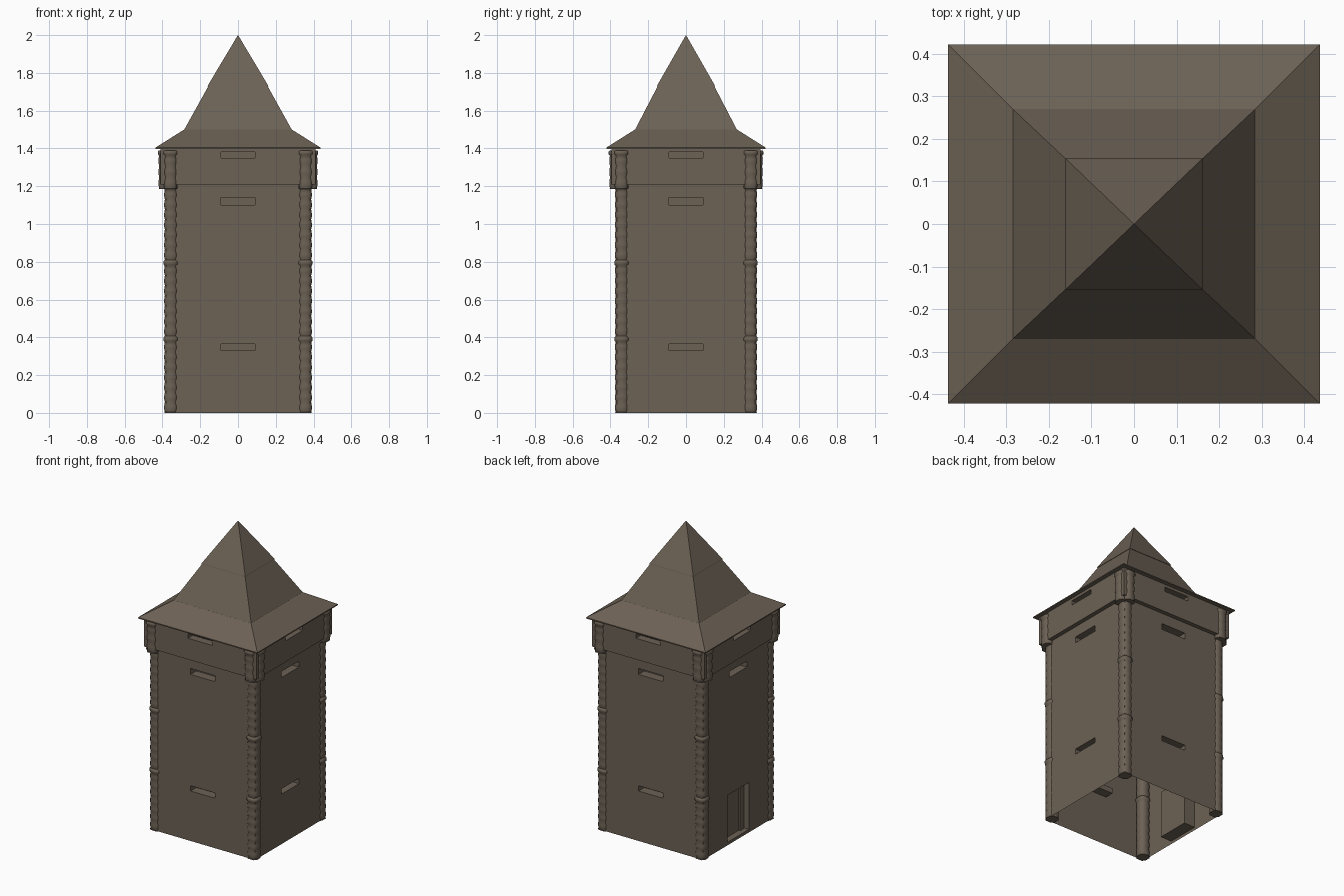
import bpy, bmesh, math
from mathutils import Matrix

if "Cube" in bpy.data.objects:
    bpy.data.objects.remove(bpy.data.objects["Cube"])

stone = bpy.data.materials.new("grey_brown")
stone.diffuse_color = (0.15, 0.12, 0.09, 1)
stone.use_nodes = True
stone.node_tree.nodes["Principled BSDF"].inputs["Base Color"].default_value = stone.diffuse_color


def finish(name, bm, smooth=None):
    bmesh.ops.remove_doubles(bm, verts=bm.verts, dist=1e-5)
    me = bpy.data.meshes.new(name)
    bm.to_mesh(me)
    bm.free()
    me.materials.append(stone)
    ob = bpy.data.objects.new(name, me)
    bpy.context.collection.objects.link(ob)
    if smooth:
        bpy.context.view_layer.objects.active = ob
        ob.select_set(True)
        bpy.ops.object.shade_smooth_by_angle(angle=math.radians(smooth))
        ob.select_set(False)
    return ob


def wall(name, side, hx, hy, z0, z1, pockets):
    """Sheet wall with rectangular pockets (u0, u1, z0, z1, depth)."""
    half, d = (hx, hy) if side % 2 == 0 else (hy, hx)
    rot = Matrix.Rotation(side * math.pi / 2, 4, 'Z')
    bm = bmesh.new()

    def quad(pts):
        bm.faces.new([bm.verts.new(rot @ Matrix.Translation(p).to_translation()) for p in pts])

    us = sorted({-half, half, *[p[0] for p in pockets], *[p[1] for p in pockets]})
    zs = sorted({z0, z1, *[p[2] for p in pockets], *[p[3] for p in pockets]})
    for a, b in zip(us, us[1:]):
        for c, e in zip(zs, zs[1:]):
            mu, mz = (a + b) / 2, (c + e) / 2
            if any(p[0] < mu < p[1] and p[2] < mz < p[3] for p in pockets):
                continue
            quad([(a, -d, c), (b, -d, c), (b, -d, e), (a, -d, e)])
    for a, b, c, e, depth in pockets:
        o = [(a, -d, c), (b, -d, c), (b, -d, e), (a, -d, e)]
        n = [(x, y + depth, z) for x, y, z in o]
        quad(n)
        for i in range(4):
            j = (i + 1) % 4
            quad([o[i], o[j], n[j], n[i]])
    return finish(name, bm)


def loft(name, sections, smooth=None, cap=True):
    """Skin a stack of equal-length horizontal rings."""
    bm = bmesh.new()
    rings = [[bm.verts.new(p) for p in s] for s in sections]
    n = len(rings[0])
    for r, s in zip(rings, rings[1:]):
        for i in range(n):
            j = (i + 1) % n
            bm.faces.new([r[i], r[j], s[j], s[i]])
    if cap:
        bm.faces.new(rings[0][::-1])
        bm.faces.new(rings[-1])
    return finish(name, bm, smooth)


def rect(hx, hy, z):
    return [(-hx, -hy, z), (hx, -hy, z), (hx, hy, z), (-hx, hy, z)]


def rounded(cx, cy, h, z):
    c = h * 0.55
    p = [(c, -h), (h, -c), (h, c), (c, h), (-c, h), (-h, c), (-h, -c), (-c, -h)]
    return [(cx + x, cy + y, z) for x, y in p]


# lower walls and overhanging gallery walls, with slot windows and the door
names = ["front", "right", "back", "left"]
for k, nm in enumerate(names):
    slots = [(-0.09, 0.09, 1.10, 1.14, 0.06)]
    if nm == "left":
        slots.append((-0.11, 0.11, 0.02, 0.33, 0.08))
    else:
        slots.append((-0.09, 0.09, 0.33, 0.365, 0.06))
    wall(nm + "_wall", k, 0.382, 0.367, 0, 1.21, slots)
    wall(nm + "_gallery_wall", k, 0.41, 0.395, 1.21, 1.4,
         [(-0.09, 0.09, 1.35, 1.38, 0.05)])

# ledge under the gallery
loft("gallery_ledge", [rect(0.382, 0.367, 1.21), rect(0.41, 0.395, 1.21)], cap=False)

# door leaf and its jambs inside the recess
for nm, y, hw, x in (("door_leaf", -0.01, 0.06, -0.325), ("door_jamb_a", 0.085, 0.02, -0.335),
                     ("door_jamb_b", -0.085, 0.02, -0.335)):
    ring = [(x - 0.015, y - hw), (x + 0.02, y - hw), (x + 0.02, y + hw), (x - 0.015, y + hw)]
    loft(nm, [[(*p, z) for p in ring] for z in (0.02, 0.31)])


def post(name, cx, cy, h, z0, z1, tiers, bumps):
    """Knobbly corner post: tiers of bulging blocks separated by wider bands."""
    secs = []
    th = (z1 - z0) / tiers
    for t in range(tiers):
        b = z0 + t * th
        secs.append(rounded(cx, cy, h, b))
        step = (th - 0.03) / bumps
        for i in range(bumps):
            z = b + i * step
            secs.append(rounded(cx, cy, h * 0.9, z + 0.004))
            secs.append(rounded(cx, cy, h * 0.99, z + step * 0.35))
            secs.append(rounded(cx, cy, h * 0.99, z + step * 0.7))
        secs.append(rounded(cx, cy, h * 0.92, b + th - 0.028))
        secs.append(rounded(cx, cy, h * 1.1, b + th - 0.02))
        secs.append(rounded(cx, cy, h * 1.1, b + th - 0.006))
    secs.append(rounded(cx, cy, h * 0.95, z1))
    return loft(name, secs, 50)


# corner posts: one per corner below, a pair per corner on the gallery
for sx in (-1, 1):
    for sy in (-1, 1):
        tag = ("left" if sx < 0 else "right") + ("_front" if sy < 0 else "_back")
        post("corner_post_" + tag, sx * 0.355, sy * 0.34, 0.036, 0, 1.21, 3, 7)
        post("gallery_post_a_" + tag, sx * 0.358, sy * 0.37, 0.036, 1.185, 1.39, 1, 3)
        post("gallery_post_b_" + tag, sx * 0.385, sy * 0.343, 0.036, 1.185, 1.39, 1, 3)

# roof: flared eaves, steep lower tier, lapped upper tier
loft("eaves_roof", [rect(0.436, 0.421, 1.398), rect(0.436, 0.421, 1.405),
                    rect(0.285, 0.27, 1.5)])
loft("lower_roof", [rect(0.286, 0.271, 1.497), rect(0.154, 0.147, 1.735)])
loft("upper_roof", [rect(0.161, 0.154, 1.728), rect(0.158, 0.151, 1.736),
                    rect(0.0005, 0.0005, 2.0)])
